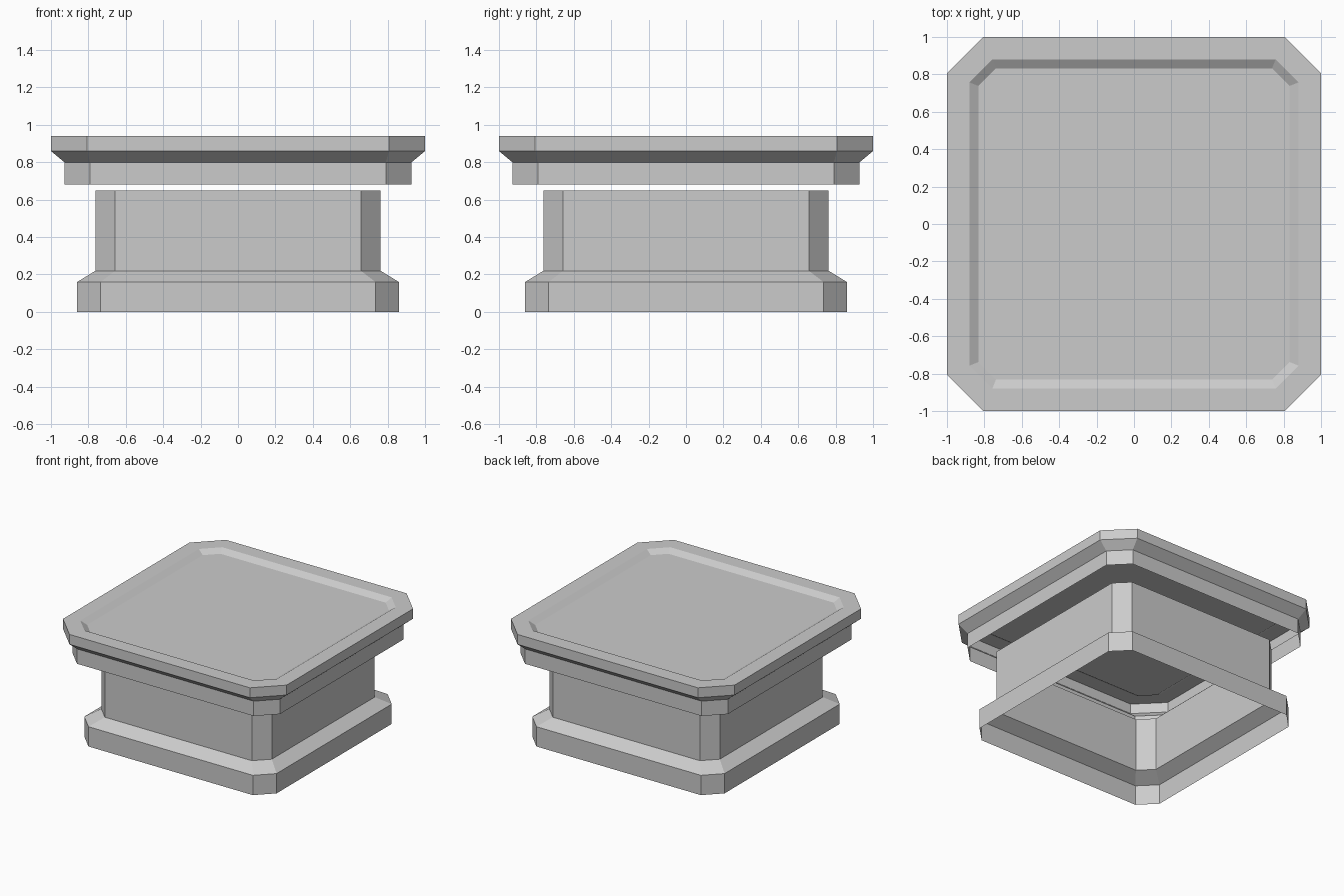
import bpy
import bmesh

cube = bpy.data.objects.get("Cube")
if cube:
    bpy.data.objects.remove(cube, do_unlink=True)

# One plain grey for the whole model
grey = bpy.data.materials.new("stone grey")
grey.use_nodes = True
colour = (0.6, 0.6, 0.6, 1)
grey.diffuse_color = colour
grey.node_tree.nodes["Principled BSDF"].inputs["Base Color"].default_value = colour


def octagon(half, flat):
    """Corners of a square with cut corners, counter-clockwise."""
    quarter = [(half, -flat), (half, flat)]
    points = []
    for _ in range(4):
        points += quarter
        quarter = [(-y, x) for x, y in quarter]
    return points


def shell(name, rings, capped=False):
    """Open shell through rings of (half width, half flat length, height)."""
    bm = bmesh.new()
    loops = [[bm.verts.new((x, y, z)) for x, y in octagon(half, flat)]
             for half, flat, z in rings]
    for low, high in zip(loops, loops[1:]):
        for i in range(len(low)):
            j = (i + 1) % len(low)
            bm.faces.new((low[i], low[j], high[j], high[i]))
    if capped:
        bm.faces.new(loops[-1])
    mesh = bpy.data.meshes.new(name)
    bm.to_mesh(mesh)
    bm.free()
    mesh.materials.append(grey)
    obj = bpy.data.objects.new(name, mesh)
    bpy.context.collection.objects.link(obj)
    return obj


# Hollow base: plinth, sloped shoulder and upright wall, open at both ends
base = shell("base", [
    (0.86, 0.735, 0),
    (0.86, 0.735, 0.16),
    (0.762, 0.657, 0.22),
    (0.762, 0.657, 0.65),
])

# Floating lid: skirt, flared underside, rim and shallow recessed top panel
lid = shell("lid", [
    (0.928, 0.79, 0.68),
    (0.928, 0.79, 0.8),
    (1, 0.807, 0.86),
    (1, 0.807, 0.94),
    (0.88, 0.757, 0.94),
    (0.832, 0.738, 0.91),
], capped=True)
